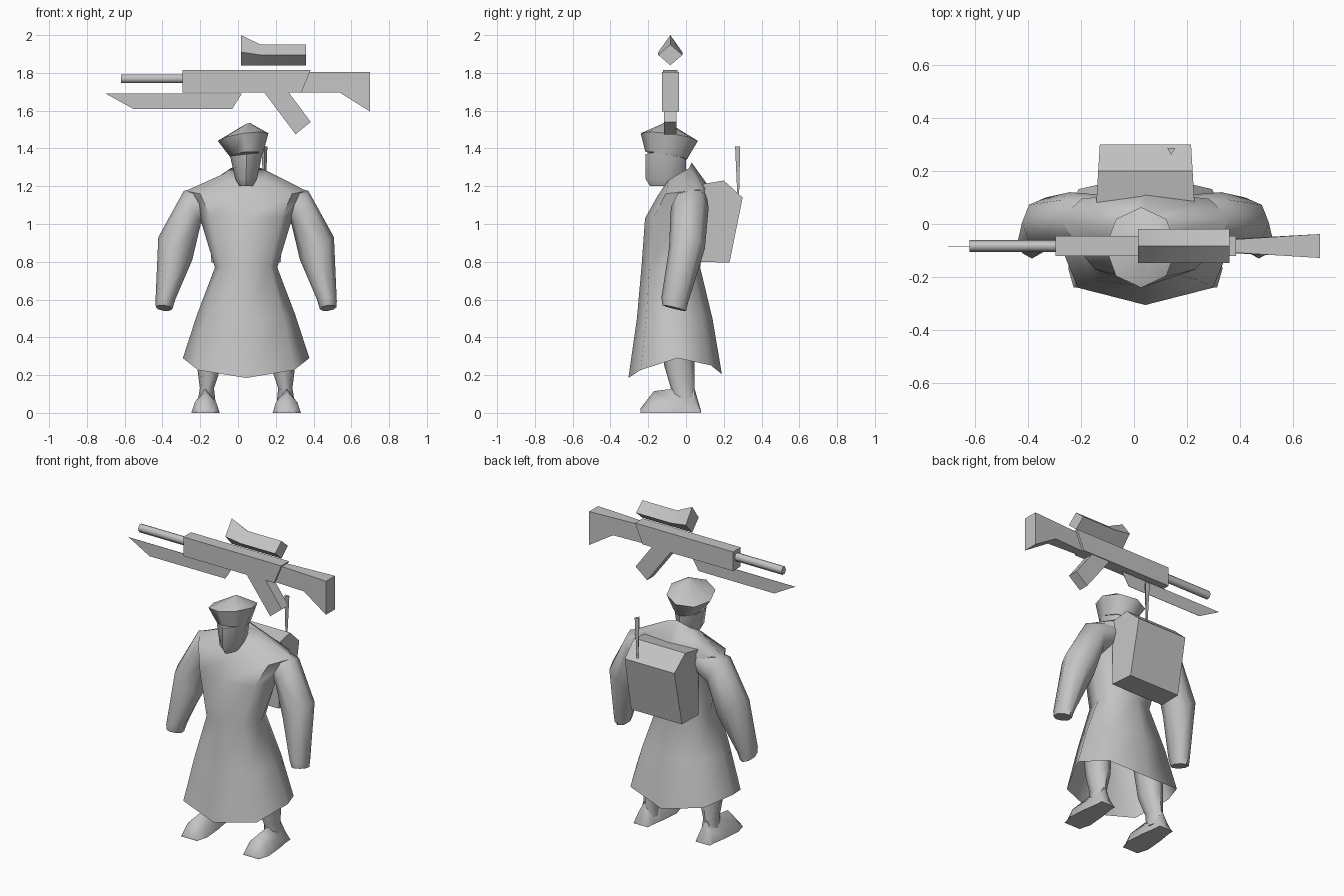
import bpy, bmesh, math
from mathutils import Vector

if "Cube" in bpy.data.objects:
    bpy.data.objects.remove(bpy.data.objects["Cube"])

GREY = (0.55, 0.55, 0.55, 1)
mat = bpy.data.materials.new("plain grey")
mat.use_nodes = True
mat.diffuse_color = GREY
mat.node_tree.nodes["Principled BSDF"].inputs["Base Color"].default_value = GREY

CX = 0.043    # the figure stands slightly beside the origin
GUN_Y = -0.083


def loft(name, rings, angle=60, cap_start=True, cap_end=True, dx=0.0):
    """Skin a list of equal-length point rings."""
    bm = bmesh.new()
    loops = [[bm.verts.new(Vector(p) + Vector((dx, 0, 0))) for p in r] for r in rings]
    n = len(loops[0])
    for a, b in zip(loops, loops[1:]):
        for i in range(n):
            j = (i + 1) % n
            bm.faces.new((a[i], a[j], b[j], b[i]))
    if cap_start:
        bm.faces.new(loops[0][::-1])
    if cap_end:
        bm.faces.new(loops[-1])
    bmesh.ops.recalc_face_normals(bm, faces=bm.faces)
    mesh = bpy.data.meshes.new(name)
    bm.to_mesh(mesh)
    bm.free()
    mesh.materials.append(mat)
    ob = bpy.data.objects.new(name, mesh)
    bpy.context.collection.objects.link(ob)
    bpy.ops.object.select_all(action='DESELECT')
    ob.select_set(True)
    bpy.context.view_layer.objects.active = ob
    bpy.ops.object.shade_smooth_by_angle(angle=math.radians(angle))
    return ob


def oval(outer, inner, y_front, y_back, tilt=0.0, sides=8):
    """Ring between two (x, z) points; tilt raises the front."""
    pts = []
    for i in range(sides):
        t = math.tau * i / sides
        c, s = math.cos(t), math.sin(t)
        pts.append(((outer[0] + inner[0]) / 2 + (outer[0] - inner[0]) / 2 * c,
                    (y_front + y_back) / 2 + (y_back - y_front) / 2 * s,
                    (outer[1] + inner[1]) / 2 + (outer[1] - inner[1]) / 2 * c - tilt * s))
    return pts


def coat_ring(w, y_front, y_side, y_back, z_front, z_side, z_back):
    """Eight-point coat section from its front, side and back."""
    def diag(a, b):
        return a + (b - a) * 0.25
    half = [(w * 0.76, diag(y_front, y_side), z_front + (z_side - z_front) * 0.4),
            (w, y_side, z_side),
            (w * 0.75, diag(y_back, y_side), z_back + (z_side - z_back) * 0.55)]
    return ([(0, y_front, z_front)] + half + [(0, y_back, z_back)]
            + [(-x, y, z) for x, y, z in reversed(half)])


def prism(name, outline, half_depth, y=GUN_Y):
    """Side outline in x and z given depth; half_depth may be a function of x."""
    depth = half_depth if callable(half_depth) else (lambda x: half_depth)
    return loft(name, [[(x, y + s * depth(x), z) for x, z in outline] for s in (-1, 1)], 30)


# Long coat, open at the hem
loft("coat", [
    coat_ring(0.335, -0.305, -0.045, 0.19, 0.185, 0.29, 0.205),
    coat_ring(0.26, -0.26, -0.06, 0.14, 0.50, 0.52, 0.50),
    coat_ring(0.165, -0.235, -0.07, 0.075, 0.78, 0.77, 0.77),
    coat_ring(0.25, -0.217, -0.03, 0.11, 1.03, 1.05, 1.03),
    coat_ring(0.32, -0.15, 0.02, 0.12, 1.15, 1.175, 1.20),
    coat_ring(0.11, -0.11, -0.03, 0.03, 1.21, 1.27, 1.325),
], cap_start=False, dx=CX)

# Sleeves, legs and boots
for side, s in (("left", 1), ("right", -1)):
    def pair(outer, inner, yf, yb, tilt=0.0):
        return oval((s * outer[0], outer[1]), (s * inner[0], inner[1]), yf, yb, tilt)

    loft(side + "_arm", [
        pair((0.18, 1.22), (0.15, 1.06), -0.04, 0.11),
        pair((0.33, 1.175), (0.24, 1.00), -0.08, 0.12),
        pair((0.465, 0.93), (0.285, 0.81), -0.09, 0.10),
        pair((0.48, 0.59), (0.375, 0.60), -0.13, 0.01, 0.015),
        pair((0.478, 0.56), (0.39, 0.55), -0.125, 0.0, 0.015),
    ], dx=CX)

    loft(side + "_leg", [
        pair((0.265, 0.45), (0.11, 0.45), -0.14, 0.04),
        pair((0.26, 0.25), (0.13, 0.25), -0.115, 0.045),
        pair((0.245, 0.13), (0.17, 0.13), -0.08, 0.045),
        pair((0.26, 0.04), (0.16, 0.04), -0.07, 0.06),
    ], dx=CX)

    boot = []
    for y, w, h in ((-0.24, 0.055, 0.025), (-0.17, 0.075, 0.115), (-0.05, 0.065, 0.13),
                    (0.045, 0.05, 0.13), (0.08, 0.05, 0.01)):
        c = s * 0.215
        boot.append([(c - w, y, 0), (c - w * 0.75, y, h * 0.5), (c, y, h),
                     (c + w * 0.75, y, h * 0.5), (c + w, y, 0)])
    loft(side + "_boot", boot, dx=CX)

# Head, and the tilted beret flaring out of it
loft("head", [
    oval((0.035, 1.20), (-0.035, 1.20), -0.19, -0.03),
    oval((0.058, 1.24), (-0.058, 1.24), -0.215, 0.0),
    oval((0.088, 1.38), (-0.085, 1.36), -0.215, 0.0),
], dx=CX)
loft("beret", [
    oval((0.088, 1.37), (-0.085, 1.355), -0.215, 0.005, 0.02),
    oval((0.118, 1.48), (-0.15, 1.44), -0.24, 0.063, 0.02),
    oval((0.02, 1.535), (0.0, 1.53), -0.12, -0.09),
], dx=CX)

# Backpack, wider against the back
pack_profile = [(0.08, 0.80), (0.23, 0.795), (0.30, 1.14), (0.20, 1.23), (0.08, 1.21)]
loft("backpack", [[(s * (0.185 - 0.06 * (y - 0.08)), y, z) for y, z in pack_profile]
                  for s in (-1, 1)], 30, dx=CX)

# Antenna, thin at the foot
loft("antenna", [[(0.14 + r * math.sin(math.tau * i / 3 + math.pi),
                   0.278 + r * math.cos(math.tau * i / 3 + math.pi), z) for i in range(3)]
                 for r, z in ((0.005, 1.12), (0.018, 1.41))], 30)

# Rifle floating overhead
prism("rifle_body", [(-0.295, 1.815), (0.385, 1.815), (0.335, 1.695), (-0.295, 1.695)], 0.038)
prism("rifle_stock", [(0.38, 1.805), (0.70, 1.805), (0.70, 1.595), (0.54, 1.695), (0.33, 1.695)],
      lambda x: 0.025 + 0.02 * max(0, x - 0.38) / 0.32)
prism("rifle_grip", [(0.14, 1.695), (0.27, 1.695), (0.385, 1.54), (0.305, 1.475)], 0.033)
loft("rifle_barrel", [[(x, GUN_Y + 0.022 * math.cos(math.tau * i / 6),
                        1.77 + 0.026 * math.sin(math.tau * i / 6)) for i in range(6)]
                      for x in (-0.62, -0.29)], 65)
prism("rifle_blade", [(-0.70, 1.69), (0.02, 1.69), (-0.03, 1.61), (-0.555, 1.61)], 0.001)

# Diamond-section scope flaring up at the front
loft("rifle_scope", [[(x, GUN_Y, top), (x, GUN_Y + 0.064, mid), (x, GUN_Y, 1.84),
                      (x, GUN_Y - 0.064, mid)]
                     for x, top, mid in ((0.015, 2.0, 1.91), (0.12, 1.95, 1.895),
                                         (0.36, 1.95, 1.895))], 40)
